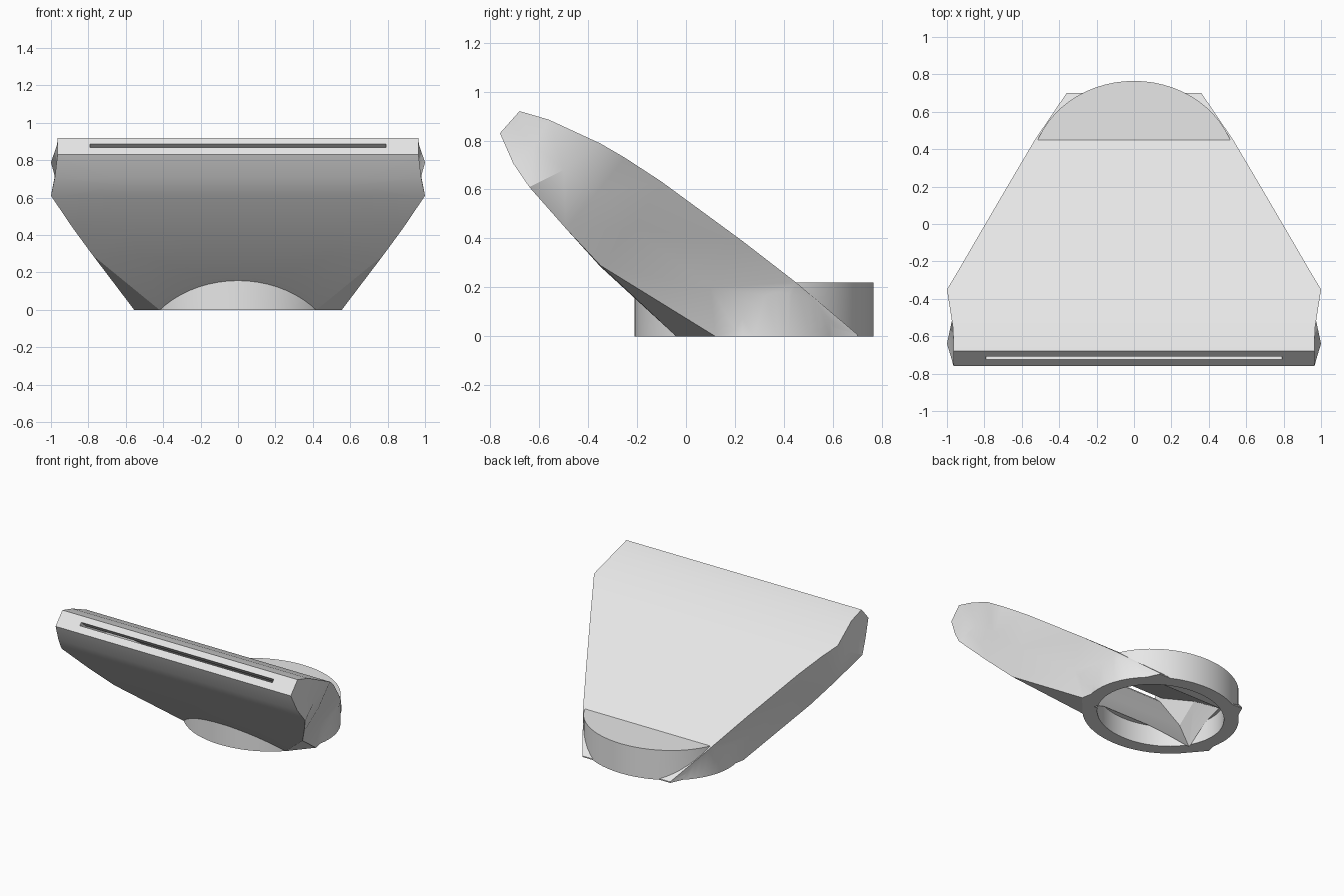
import bpy, bmesh, math

cube = bpy.data.objects.get("Cube")
if cube:
    bpy.data.objects.remove(cube, do_unlink=True)

grey = bpy.data.materials.new("light_grey_plastic")
grey.use_nodes = True
grey.diffuse_color = (0.8, 0.8, 0.8, 1)
grey.node_tree.nodes["Principled BSDF"].inputs["Base Color"].default_value = (0.8, 0.8, 0.8, 1)


def make_object(name, bm):
    bmesh.ops.recalc_face_normals(bm, faces=bm.faces)
    mesh = bpy.data.meshes.new(name)
    bm.to_mesh(mesh)
    bm.free()
    mesh.materials.append(grey)
    obj = bpy.data.objects.new(name, mesh)
    bpy.context.collection.objects.link(obj)
    return obj


def loft(name, stations):
    """Skin mirrored half sections, each a list of (x, y, z) on the +x side."""
    bm = bmesh.new()
    rings = []
    for half in stations:
        pts = half + [(-x, y, z) for x, y, z in reversed(half)]
        rings.append([bm.verts.new(p) for p in pts])
    n = len(rings[0])
    for a, b in zip(rings, rings[1:]):
        for i in range(n):
            j = (i + 1) % n
            bm.faces.new((a[i], a[j], b[j], b[i]))
    bm.faces.new(rings[0])
    bm.faces.new(rings[-1])
    # split the warped side panels into flat triangles
    bmesh.ops.triangulate(bm, faces=bm.faces)
    return make_object(name, bm)


def oval(name, rx, ry, z0, z1, cy=0.2775):
    bm = bmesh.new()
    bmesh.ops.create_cone(bm, cap_ends=True, segments=64, radius1=1, radius2=1, depth=1)
    for v in bm.verts:
        v.co = (v.co.x * rx, v.co.y * ry + cy, z1 if v.co.z > 0 else z0)
    return make_object(name, bm)


def combine(target, other, operation):
    mod = target.modifiers.new(operation.lower(), 'BOOLEAN')
    mod.operation = operation
    mod.solver = 'EXACT'
    mod.object = other
    bpy.context.view_layer.objects.active = target
    bpy.ops.object.modifier_apply(modifier=mod.name)
    bpy.data.objects.remove(other, do_unlink=True)


# Flared flat nozzle: top edge, side middle, bottom edge, bottom inner point
nozzle = loft("nozzle", [
    [(.965, -.68, .92), (.965, -.72, .875), (.965, -.76, .83), (.6, -.76, .83)],
    [(.967, -.56, .885), (.967, -.62, .78), (.98, -.705, .705), (.6, -.705, .705)],
    [(1, -.35, .788), (.97, -.5, .68), (1, -.64, .61), (.6, -.64, .61)],
    [(.94, -.25, .73), (.92, -.37, .58), (.885, -.49, .44), (.55, -.49, .44)],
    [(.853, -.1, .632), (.81, -.22, .44), (.775, -.35, .29), (.5, -.35, .285)],
    [(.66, .23, .39), (.61, .1, .2), (.555, .12, 0), (.42, -.04, 0)],
    [(.53, .45, .22), (.51, .41, .1), (.5, .4, 0), (.3, .4, 0)],
    [(.36, .70, .008), (.36, .70, .004), (.36, .70, 0), (.2, .70, 0)],
])

# Oval collar at the base
combine(nozzle, oval("collar", .55, .4875, 0, .22), 'UNION')

# Air passage from the thin slot widening toward the collar
passage = loft("passage", [
    [(.79, -.745, .919), (.79, -.762, .901)],
    [(.79, -.655, .839), (.79, -.672, .821)],
    [(.82, -.35, .69), (.82, -.5, .57)],
    [(.40, .42, .14), (.40, .10, -.02)],
])
combine(nozzle, passage, 'DIFFERENCE')

# Oval opening underneath
combine(nozzle, oval("bore", .45, .39, -.1, .15), 'DIFFERENCE')

bpy.ops.object.select_all(action='DESELECT')
nozzle.select_set(True)
bpy.context.view_layer.objects.active = nozzle
bpy.ops.object.shade_smooth_by_angle(angle=math.radians(25))
